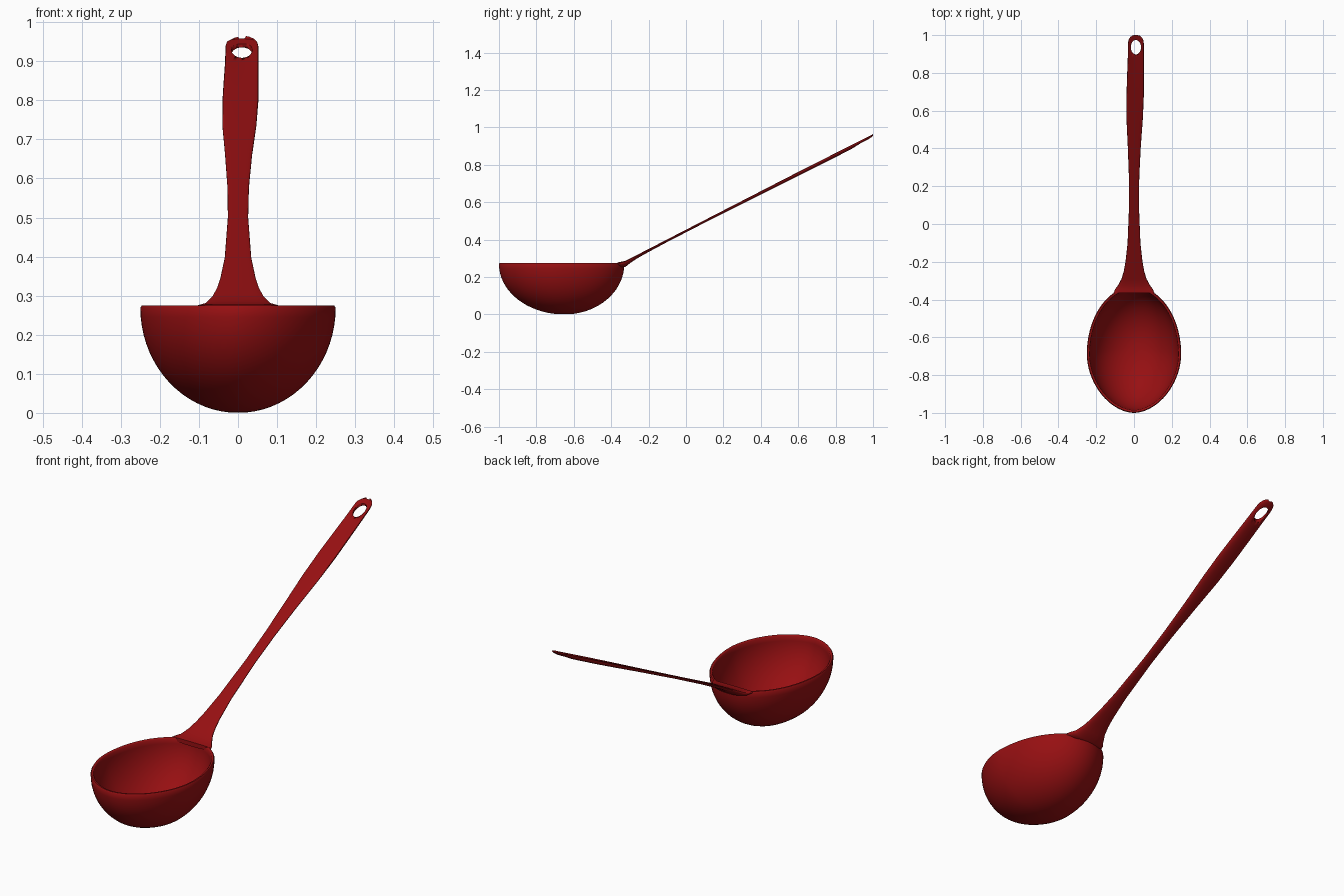
import bpy, bmesh, math

if "Cube" in bpy.data.objects:
    bpy.data.objects.remove(bpy.data.objects["Cube"])

red = bpy.data.materials.new("deep_red")
red.diffuse_color = (0.31, 0.005, 0.006, 1)
red.use_nodes = True
red.node_tree.nodes["Principled BSDF"].inputs["Base Color"].default_value = red.diffuse_color


def make_object(name, bm, angle=50):
    bmesh.ops.recalc_face_normals(bm, faces=bm.faces)
    me = bpy.data.meshes.new(name)
    bm.to_mesh(me)
    bm.free()
    ob = bpy.data.objects.new(name, me)
    bpy.context.collection.objects.link(ob)
    me.materials.append(red)
    bpy.ops.object.select_all(action='DESELECT')
    ob.select_set(True)
    bpy.context.view_layer.objects.active = ob
    bpy.ops.object.shade_smooth_by_angle(angle=math.radians(angle))
    return ob


def bridge(bm, a, b):
    n = len(a)
    for i in range(n):
        bm.faces.new((a[i], a[(i + 1) % n], b[(i + 1) % n], b[i]))


# Bowl: egg-shaped rim, outer and inner shells joined by a rounded lip
SEG, RINGS, RIM, CY = 72, 18, 0.275, -0.65


def outline(a):
    c, s = math.cos(a), math.sin(a)
    p, b = (2.0, 0.36) if s > 0 else (1.85, 0.31)
    x = 0.25 * math.copysign(abs(c) ** (2 / p), c)
    y = -0.69 + b * math.copysign(abs(s) ** (2 / p), s)
    return x, y


def bowl_ring(bm, t, z, inset):
    ring = []
    for i in range(SEG):
        x, y = outline(2 * math.pi * i / SEG)
        y -= CY
        k = t * (1 - inset / math.hypot(x, y))
        ring.append(bm.verts.new((x * k, CY + y * k, z)))
    return ring


bm = bmesh.new()
rings = []
angles = [math.pi / 2 * i / RINGS for i in range(1, RINGS + 1)]
for a in angles:
    z = RIM - (RIM - 0.006) * math.cos(a) - 0.006
    rings.append(bowl_ring(bm, math.sin(a), min(z, RIM - 0.006), 0))
rings.append(bowl_ring(bm, 1, RIM, 0.004))
rings.append(bowl_ring(bm, 1, RIM, 0.011))
for a in reversed(angles):
    z = RIM - 0.004 - (RIM - 0.018) * math.cos(a)
    rings.append(bowl_ring(bm, math.sin(a), z, 0.015))
for a, b in zip(rings, rings[1:]):
    bridge(bm, a, b)
bm.faces.new(rings[0])
bm.faces.new(rings[-1])
make_object("bowl", bm)

# Handle stations: y, left x, right x, thickness, dish depth
stations = [
    (-0.365, -0.108, 0.108, 0.022, 0), (-0.345, -0.100, 0.100, 0.034, 0),
    (-0.325, -0.085, 0.085, 0.032, 0), (-0.29, -0.066, 0.066, 0.023, 0),
    (-0.25, -0.054, 0.054, 0.018, 0), (-0.20, -0.045, 0.045, 0.016, 0),
    (-0.10, -0.034, 0.034, 0.014, 0), (0.10, -0.026, 0.026, 0.014, 0),
    (0.25, -0.027, 0.028, 0.016, 0), (0.41, -0.033, 0.036, 0.018, 0),
    (0.56, -0.040, 0.047, 0.021, 0), (0.68, -0.040, 0.052, 0.023, 0.001),
    (0.80, -0.036, 0.052, 0.024, 0.003), (0.88, -0.033, 0.052, 0.024, 0.006),
    (0.955, -0.032, 0.052, 0.021, 0.009), (0.975, -0.029, 0.049, 0.019, 0.010),
    (0.99, -0.020, 0.040, 0.016, 0.010), (0.997, -0.010, 0.030, 0.013, 0.010),
    (1.00, 0.000, 0.020, 0.011, 0.010),
]
bm = bmesh.new()
rings = []
for y, xl, xr, th, dish in stations:
    top = max(0.453 + 0.515 * y, RIM + 0.002 + 0.2 * (y + 0.37))
    mid, hw, ring = (xl + xr) / 2, (xr - xl) / 2, []
    for i in range(24):
        a = 2 * math.pi * i / 24
        c, s = math.cos(a), math.sin(a)
        u = math.copysign(abs(c) ** 0.8, c)
        edge = 0.3 * th
        # shallow rounded top, deeper convex underside
        z = top - edge + (edge * abs(s) ** 0.5 if s > 0 else -(th - edge) * abs(s))
        z -= dish * (1 - ((mid + u * hw - 0.01) / 0.042) ** 2) if s > 0 else 0
        ring.append(bm.verts.new((mid + u * hw, y, z)))
    rings.append(ring)
for a, b in zip(rings, rings[1:]):
    bridge(bm, a, b)
bm.faces.new(rings[0])
bm.faces.new(rings[-1])
handle = make_object("handle", bm)

# Hanging hole: oval cutter through the handle end
bm = bmesh.new()
loops = [[bm.verts.new((0.010 + 0.027 * math.cos(2 * math.pi * i / 32),
                        0.936 + 0.038 * math.sin(2 * math.pi * i / 32), z))
          for i in range(32)] for z in (0.8, 1.1)]
bridge(bm, *loops)
bm.faces.new(loops[0])
bm.faces.new(loops[1])
cutter = make_object("hole_cutter", bm)
cutter.hide_render = True
mod = handle.modifiers.new("hanging_hole", 'BOOLEAN')
mod.operation = 'DIFFERENCE'
mod.solver = 'EXACT'
mod.object = cutter
bpy.context.view_layer.objects.active = handle
bpy.ops.object.modifier_apply(modifier=mod.name)
bpy.data.objects.remove(cutter)
